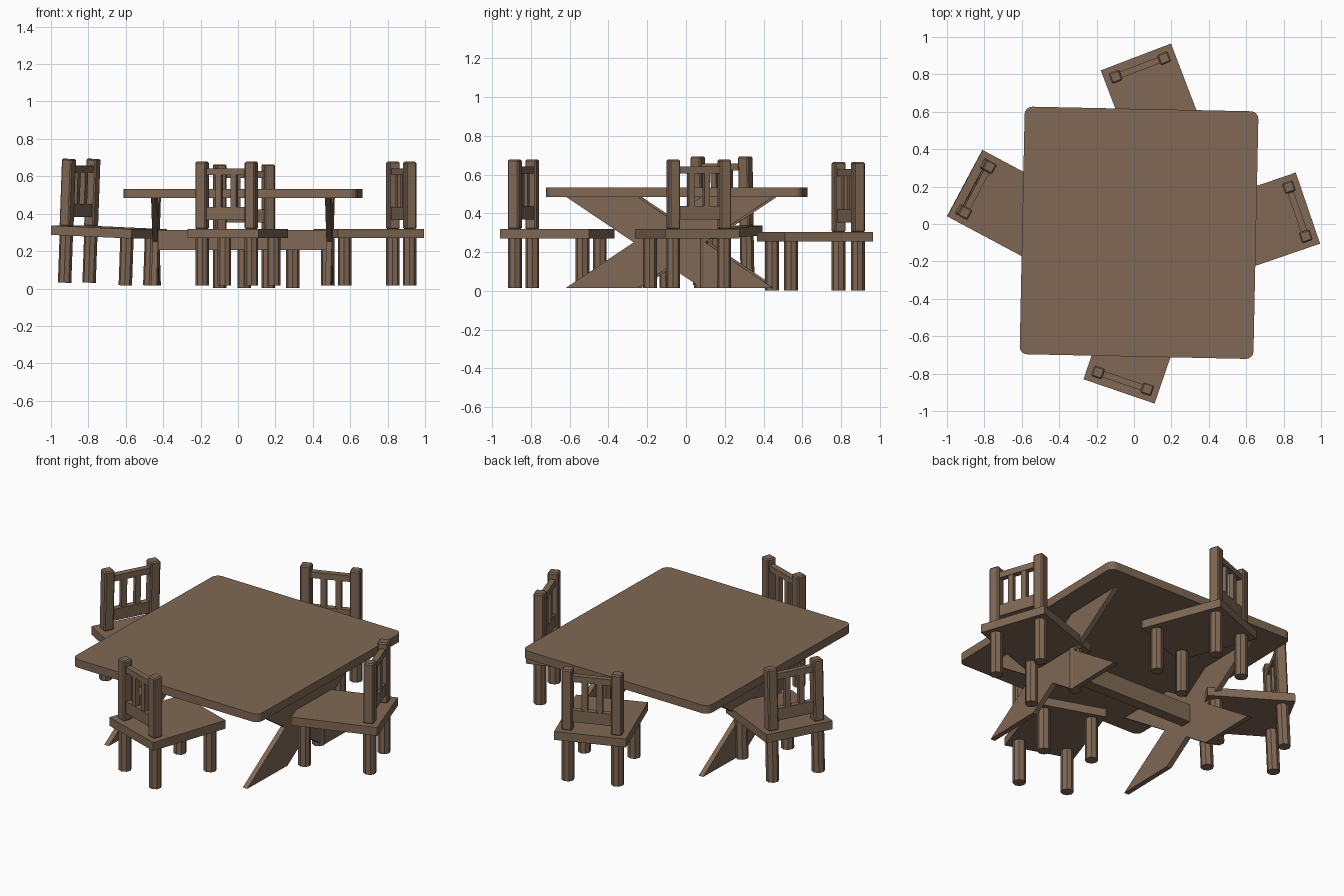
import bpy, bmesh
from math import radians, cos, sin, pi
from mathutils import Matrix, Vector

if "Cube" in bpy.data.objects:
    bpy.data.objects.remove(bpy.data.objects["Cube"])

wood = bpy.data.materials.new("brown_wood")
wood.diffuse_color = (0.215, 0.138, 0.089, 1)
wood.use_nodes = True
wood.node_tree.nodes["Principled BSDF"].inputs["Base Color"].default_value = wood.diffuse_color


def finish(name, bm, mat):
    bmesh.ops.transform(bm, matrix=mat, verts=bm.verts)
    bmesh.ops.recalc_face_normals(bm, faces=bm.faces)
    me = bpy.data.meshes.new(name)
    bm.to_mesh(me)
    bm.free()
    me.materials.append(wood)
    ob = bpy.data.objects.new(name, me)
    bpy.context.collection.objects.link(ob)
    return ob


def box(name, x, y, z, mat, bevel=0.0, upright_only=False):
    """Box from (min, max) ranges, optionally with bevelled edges."""
    bm = bmesh.new()
    size = Vector((x[1] - x[0], y[1] - y[0], z[1] - z[0]))
    mid = Vector((sum(x) / 2, sum(y) / 2, sum(z) / 2))
    bmesh.ops.create_cube(bm, size=1, matrix=Matrix.Translation(mid) @ Matrix.Diagonal(size.to_4d()))
    if bevel:
        edges = [e for e in bm.edges if not upright_only or
                 abs(e.verts[0].co.z - e.verts[1].co.z) > 1e-4]
        bmesh.ops.bevel(bm, geom=edges, offset=bevel, segments=4 if upright_only else 1,
                        profile=0.5, affect='EDGES')
    return finish(name, bm, mat)


def cylinder(name, x, y, z0, z1, r, mat):
    bm = bmesh.new()
    bmesh.ops.create_cone(bm, cap_ends=True, segments=8, radius1=r, radius2=r, depth=z1 - z0,
                          matrix=Matrix.Translation((x, y, (z0 + z1) / 2)) @ Matrix.Rotation(pi / 8, 4, 'Z'))
    return finish(name, bm, mat)


def board(name, outline, x, thick, mat):
    """Flat board: outline in the y-z plane, extruded along x."""
    bm = bmesh.new()
    f = bm.faces.new([bm.verts.new((x - thick / 2, y, z)) for y, z in outline])
    ext = bmesh.ops.extrude_face_region(bm, geom=[f])
    bmesh.ops.translate(bm, vec=(thick, 0, 0),
                        verts=[v for v in ext["geom"] if isinstance(v, bmesh.types.BMVert)])
    return finish(name, bm, mat)


# Table: top, two crossed-board trestles, stretcher
T = Matrix.Translation((0.027, -0.047, 0)) @ Matrix.Rotation(radians(-1.2), 4, 'Z')
box("table_top", (-0.625, 0.625), (-0.662, 0.662), (0.484, 0.533), T, 0.04, True)
for side, s in (("left", -1), ("right", 1)):
    for k, m in (("a", -1), ("b", 1)):
        pts = [(m * y - 0.028, z) for y, z in
               ((-0.535, 0.015), (-0.165, 0.015), (0.535, 0.486), (0.165, 0.486))]
        board(f"table_{side}_leg_board_{k}", pts, s * 0.465, 0.03, T)
box("table_stretcher", (-0.465, 0.465), (-0.06, 0.004), (0.205, 0.312), T)


def chair(label, mat):
    """Local frame: back edge on y = 0, sitter faces +y."""
    n = label + "_chair_"
    box(n + "seat", (-0.201, 0.201), (0, 0.487), (0.269, 0.319), mat)
    for side, s in (("left", -1), ("right", 1)):
        x = s * 0.139
        cylinder(n + side + "_rear_leg", x, 0.06, 0.016, 0.272, 0.036, mat)
        cylinder(n + side + "_front_leg", x, 0.428, 0.016, 0.272, 0.036, mat)
        box(n + side + "_back_post", (x - 0.03, x + 0.03), (0.03, 0.09), (0.317, 0.678), mat, 0.007)
        box(n + side + "_back_slat", (s * 0.042 - 0.016, s * 0.042 + 0.016), (0.046, 0.074),
            (0.43, 0.615), mat)
    box(n + "top_rail", (-0.115, 0.115), (0.043, 0.077), (0.606, 0.642), mat)
    box(n + "lower_rail", (-0.115, 0.115), (0.043, 0.077), (0.367, 0.437), mat)


def place(x, y, turn, z=0.0, tilt=0.0):
    return (Matrix.Translation((x, y, z)) @ Matrix.Rotation(radians(turn), 4, 'Z')
            @ Matrix.Rotation(radians(tilt), 4, 'X'))


# Four chairs around the table
chair("front", place(-0.08, -0.895, -18.9))
chair("back", place(0.01, 0.893, 180 + 20.9, -0.014))
chair("right", place(0.930, 0.085, 90 + 18.9))
chair("left", place(-0.915, 0.224, -90 - 28.1 + 0, 0.018, -2.3))
